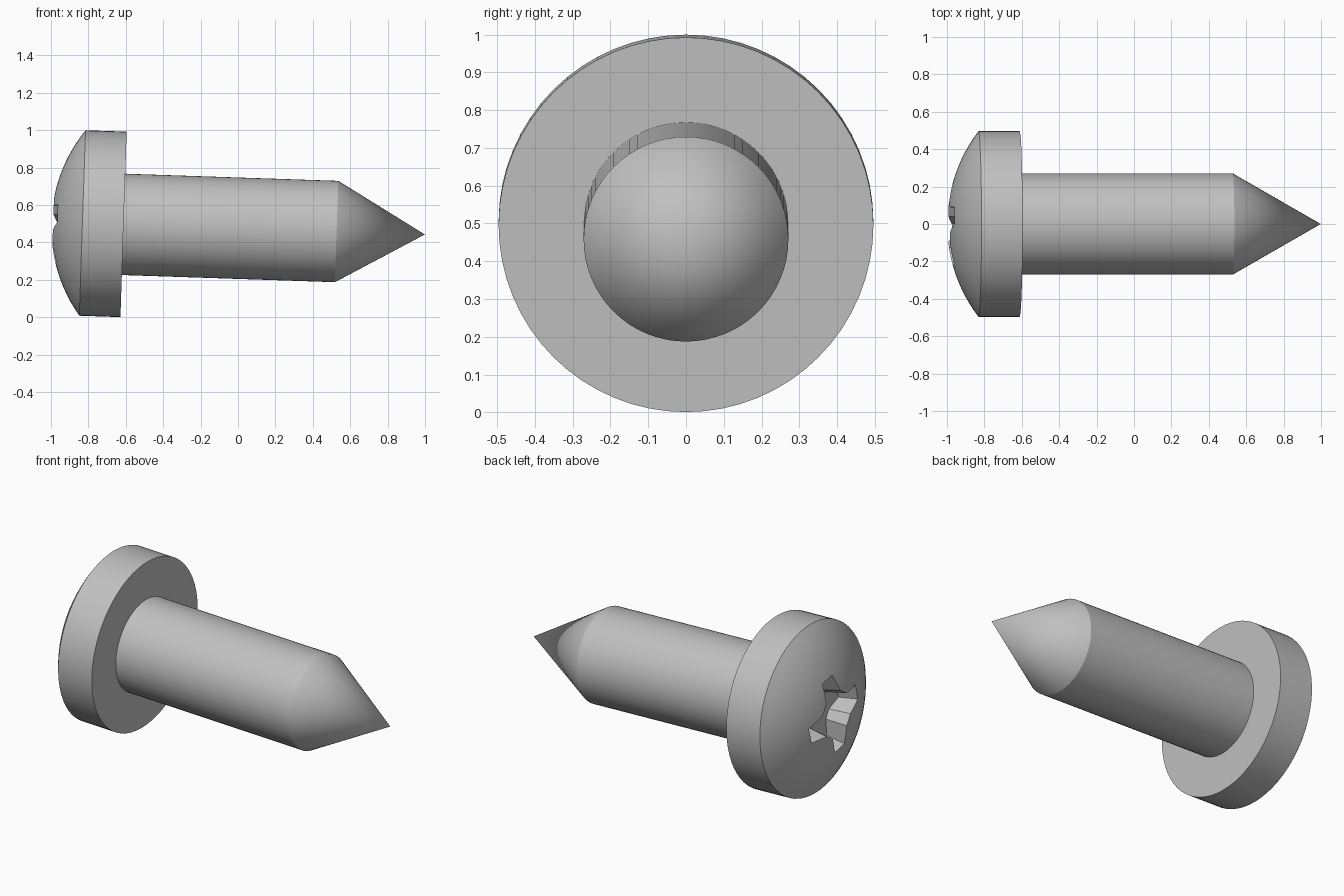
import bpy, bmesh, math
from mathutils import Matrix, Vector

cube = bpy.data.objects.get("Cube")
if cube:
    bpy.data.objects.remove(cube)

SIDES = 64
HEAD_R, SHAFT_R = 0.496, 0.271
RIM, DOME = 0.22, 0.167
SHAFT_END, TIP = 1.14, 1.612

# The screw lies along x, tipped slightly nose down
PLACE = Matrix.Translation((-0.612, 0, 0.4965)) @ Matrix.Rotation(math.radians(1.92), 4, "Y")

steel = bpy.data.materials.new("grey steel")
steel.use_nodes = True
GREY = (0.53, 0.53, 0.53, 1)
steel.diffuse_color = GREY
steel.node_tree.nodes["Principled BSDF"].inputs["Base Color"].default_value = GREY


def add_object(name, bm):
    bmesh.ops.recalc_face_normals(bm, faces=bm.faces)
    mesh = bpy.data.meshes.new(name)
    bm.to_mesh(mesh)
    bm.free()
    mesh.materials.append(steel)
    obj = bpy.data.objects.new(name, mesh)
    obj.matrix_world = PLACE
    bpy.context.collection.objects.link(obj)
    return obj


def lathe(name, profile):
    """Turn a list of (x, radius) points around the x axis."""
    bm = bmesh.new()
    verts = [bm.verts.new((x, 0, r)) for x, r in profile]
    edges = [bm.edges.new(pair) for pair in zip(verts, verts[1:])]
    bmesh.ops.spin(bm, geom=verts + edges, cent=(0, 0, 0), axis=(1, 0, 0),
                   angle=math.tau, steps=SIDES)
    bmesh.ops.remove_doubles(bm, verts=bm.verts, dist=0.0005)
    return add_object(name, bm)


# Head, shaft and point turned as one body, with a spherical dome
ball = (HEAD_R ** 2 + DOME ** 2) / (2 * DOME)
sweep = math.asin(HEAD_R / ball)
profile = []
for i in range(13):
    a = sweep * i / 12
    profile.append((-RIM - DOME + ball * (1 - math.cos(a)), ball * math.sin(a)))
profile += [(0, HEAD_R), (0, SHAFT_R), (SHAFT_END, SHAFT_R), (TIP, 0)]
screw = lathe("screw_body", profile)

# Cross-shaped driver recess: one arm outline repeated four times, tapering inward
arm = [(-0.07, 0.12), (-0.05, 0.24), (0.05, 0.24), (0.07, 0.12)]
outline = []
for k in range(4):
    turn = Matrix.Rotation(-math.radians(12) - k * math.pi / 2, 2)
    outline += [turn @ Vector(p) for p in arm]
bm = bmesh.new()
rings = []
for x, size in ((-RIM - DOME - 0.05, 1.04), (-RIM - 0.03, 0.8)):
    rings.append([bm.verts.new((x, p.x * size, p.y * size)) for p in outline])
    bm.faces.new(rings[-1])
n = len(outline)
for i in range(n):
    j = (i + 1) % n
    bm.faces.new((rings[0][i], rings[0][j], rings[1][j], rings[1][i]))
cutter = add_object("recess_cutter", bm)
cutter.hide_render = True
cutter.hide_viewport = True

cut = screw.modifiers.new("driver recess", "BOOLEAN")
cut.operation = "DIFFERENCE"
cut.solver = "EXACT"
cut.object = cutter

# Bake the cut, then drop the cutter and smooth the round surfaces
bpy.context.view_layer.update()
bpy.ops.object.select_all(action="DESELECT")
screw.select_set(True)
bpy.context.view_layer.objects.active = screw
bpy.ops.object.modifier_apply(modifier=cut.name)
bpy.data.objects.remove(cutter)
bpy.ops.object.shade_smooth_by_angle(angle=math.radians(25))
